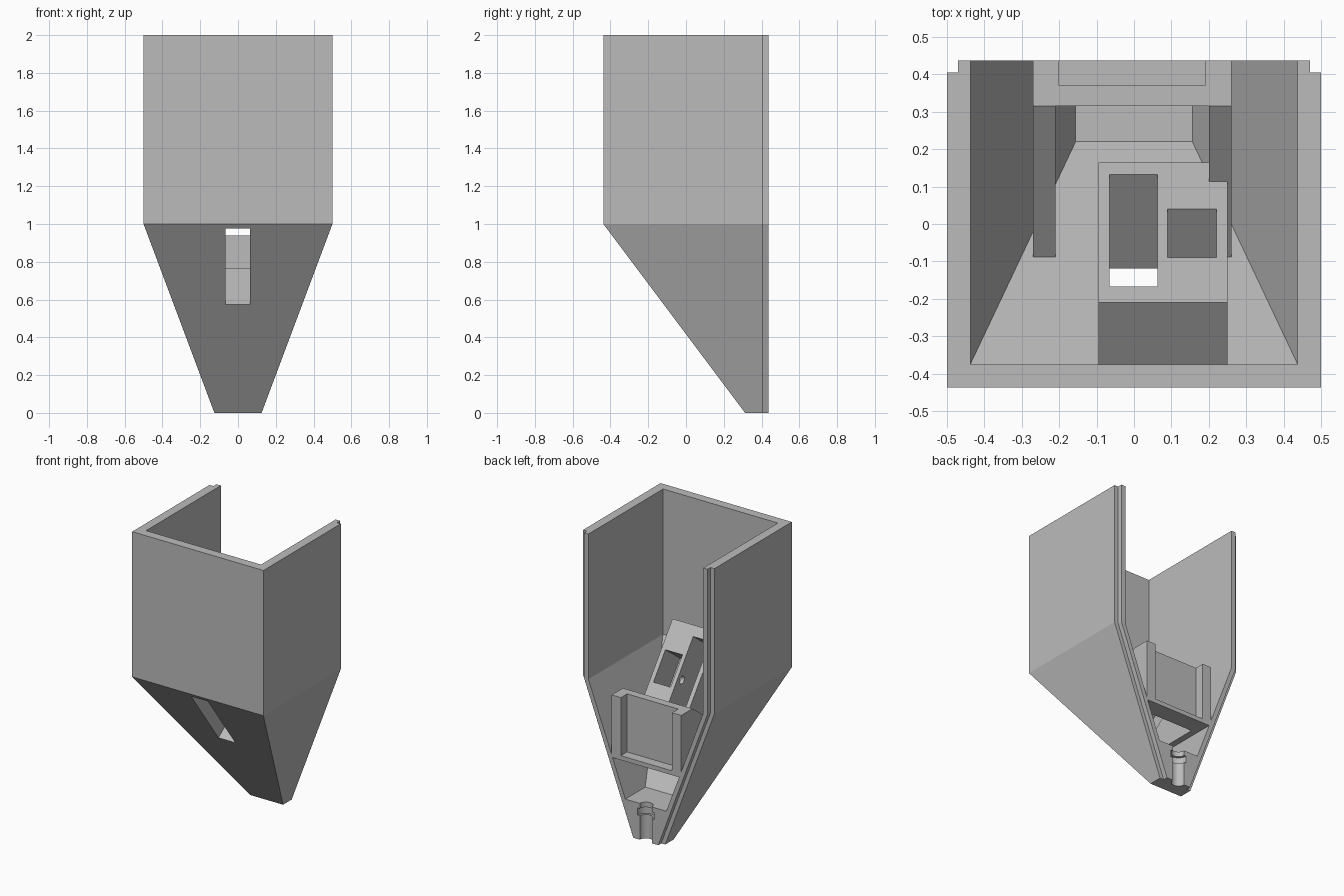
import bpy, bmesh
from mathutils import Matrix, Vector

cube = bpy.data.objects.get("Cube")
if cube:
    bpy.data.objects.remove(cube, do_unlink=True)

grey = bpy.data.materials.new("plain grey")
grey.use_nodes = True
grey.diffuse_color = (0.5, 0.5, 0.5, 1)
grey.node_tree.nodes["Principled BSDF"].inputs["Base Color"].default_value = (0.5, 0.5, 0.5, 1)


def finish(name, bm):
    bmesh.ops.recalc_face_normals(bm, faces=bm.faces)
    mesh = bpy.data.meshes.new(name)
    bm.to_mesh(mesh)
    bm.free()
    mesh.materials.append(grey)
    ob = bpy.data.objects.new(name, mesh)
    bpy.context.collection.objects.link(ob)
    return ob


def loft(name, rings):
    """Stack of rectangles, each given as (half width, front y, back y, z)."""
    bm = bmesh.new()
    loops = [[bm.verts.new(p) for p in ((-w, f, z), (w, f, z), (w, b, z), (-w, b, z))]
             for w, f, b, z in rings]
    bm.faces.new(loops[0])
    bm.faces.new(loops[-1])
    for low, high in zip(loops, loops[1:]):
        for i in range(4):
            j = (i + 1) % 4
            bm.faces.new((low[i], low[j], high[j], high[i]))
    return finish(name, bm)


def prism(name, x0, x1, profile):
    """Side profile of (y, z) points carried from x0 to x1."""
    bm = bmesh.new()
    face = bm.faces.new([bm.verts.new((x0, y, z)) for y, z in profile])
    out = bmesh.ops.extrude_face_region(bm, geom=[face])["geom"]
    moved = [v for v in out if isinstance(v, bmesh.types.BMVert)]
    bmesh.ops.translate(bm, verts=moved, vec=(x1 - x0, 0, 0))
    return finish(name, bm)


def box(name, x0, x1, y0, y1, z0, z1):
    return prism(name, x0, x1, [(y0, z0), (y1, z0), (y1, z1), (y0, z1)])


def cylinder(name, radius, length, centre, axis):
    bm = bmesh.new()
    turn = Vector((0, 0, 1)).rotation_difference(Vector(axis)).to_matrix().to_4x4()
    bmesh.ops.create_cone(bm, cap_ends=True, segments=32, radius1=radius, radius2=radius,
                          depth=length, matrix=Matrix.Translation(centre) @ turn)
    return finish(name, bm)


def combine(ob, other, operation, keep=False):
    mod = ob.modifiers.new("combine", "BOOLEAN")
    mod.operation, mod.solver, mod.object = operation, "EXACT", other
    bpy.context.view_layer.objects.active = ob
    bpy.ops.object.modifier_apply(modifier=mod.name)
    if not keep:
        bpy.data.objects.remove(other, do_unlink=True)


# Hopper shell with a stepped rear edge
BACK, STEP, LIP = 0.4375, 0.405, 0.03
shell = loft("hopper_shell", [(0.125, 0.3125, STEP, 0), (0.5, -BACK, STEP, 1), (0.5, -BACK, STEP, 2)])
lip = loft("rear_lip", [(0.125 - LIP, 0.36, BACK, 0), (0.5 - LIP, 0.36, BACK, 1), (0.5 - LIP, 0.36, BACK, 2)])
combine(shell, lip, "UNION")
cavity = loft("cavity", [(0.156, 0.22, 0.6, 0.25), (0.4375, -0.375, 0.6, 1), (0.4375, -0.375, 0.6, 2.2)])
combine(shell, cavity, "DIFFERENCE")

# Outlet groove with a wider ring, cut into the rear of the solid tip
combine(shell, cylinder("outlet", 0.046, 0.8, (0, BACK, 0.1), (0, 0, 1)), "DIFFERENCE")
combine(shell, cylinder("ring", 0.062, 0.05, (0, BACK, 0.19), (0, 0, 1)), "DIFFERENCE")

# Tilted sensor mount, square to the sloping floor
mount = prism("sensor_mount", -0.095, 0.25,
              [(-0.21, 1.22), (0.165, 0.72), (-0.051, 0.558), (-0.4, 1.0), (-0.4, 1.0775)])


def tilted_cut(name, x0, x1, low, high, down, up):
    """Cutter running square to the slope through two (y, z) points."""
    def along(p, t):
        return (p[0] + 0.8 * t, p[1] + 0.6 * t)
    return prism(name, x0, x1, [along(low, -down), along(low, up), along(high, up), along(high, -down)])


slot = tilted_cut("slot", -0.065, 0.063, (-0.119, 0.575), (-0.419, 0.975), 0.1, 0.4)
combine(shell, slot, "DIFFERENCE", keep=True)
combine(mount, slot, "DIFFERENCE")
pocket = tilted_cut("pocket", 0.09, 0.22, (0.04, 0.887), (-0.09, 1.06), 0.2, 0.1)
combine(mount, pocket, "DIFFERENCE")
combine(mount, cylinder("wire_hole", 0.026, 0.08, (0.075, -0.047, 0.91), (1, 0, 0)), "DIFFERENCE")

# Rear bracket with a recess open at the top
bracket = box("rear_bracket", -0.27, 0.26, 0.315, BACK, 0.51, 0.94)
combine(bracket, box("recess", -0.2, 0.19, 0.37, 0.6, 0.54, 1.2), "DIFFERENCE")

# Sloping arms joining the bracket to the floor
for name, x0, x1 in (("right_arm", -0.27, -0.21), ("left_arm", 0.2, 0.26)):
    prism(name, x0, x1, [(0.315, 0.94), (-0.1, 0.629), (0.0, 0.51), (0.315, 0.51)])

# Keep flat planes crisp and the round cuts smooth
for ob in (shell, mount):
    bpy.ops.object.select_all(action="DESELECT")
    ob.select_set(True)
    bpy.context.view_layer.objects.active = ob
    bpy.ops.object.shade_smooth_by_angle(angle=0.35)
